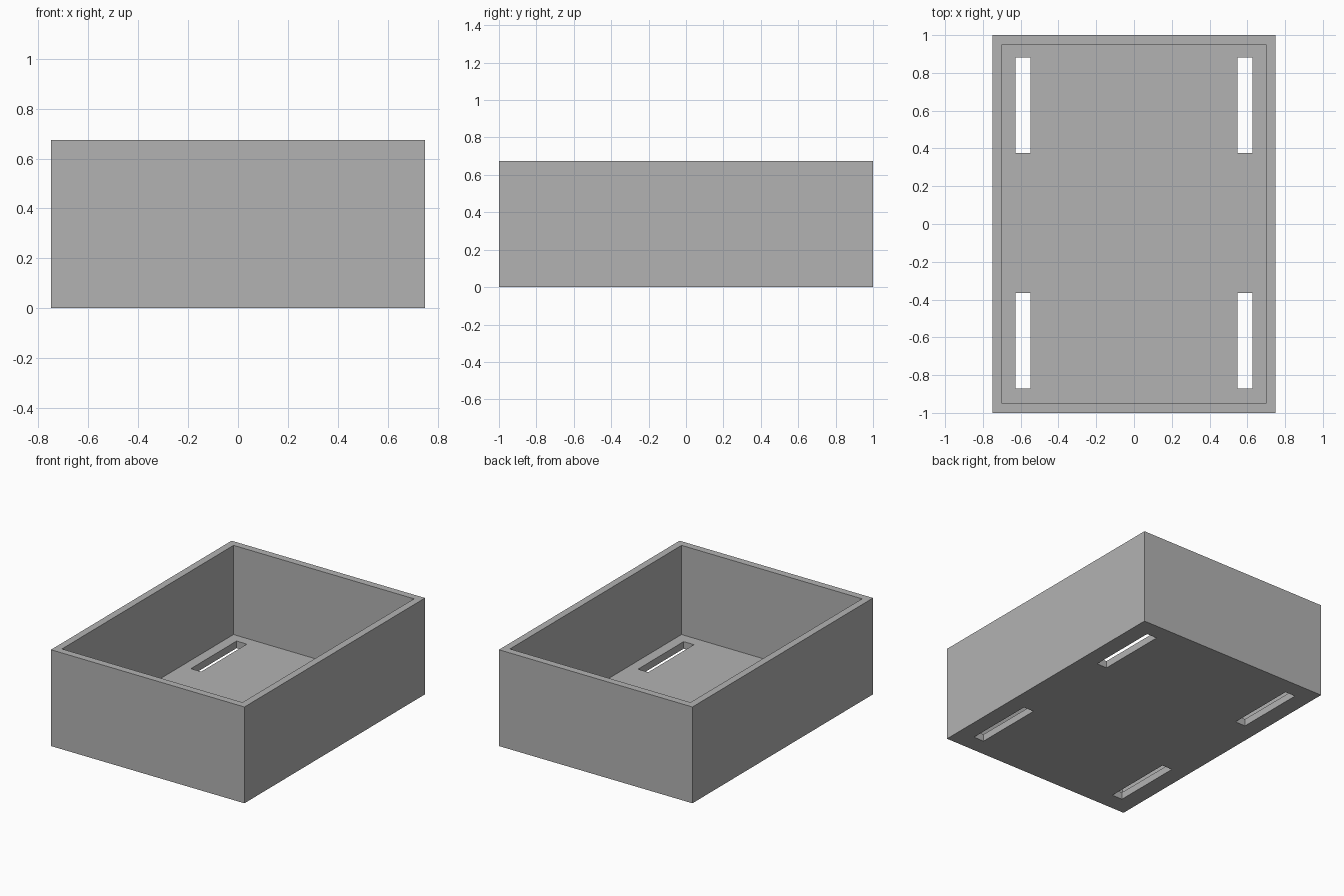
import bpy

default_cube = bpy.data.objects.get("Cube")
if default_cube:
    bpy.data.objects.remove(default_cube, do_unlink=True)

WIDTH, LENGTH, HEIGHT, WALL = 1.5, 2.0, 0.675, 0.05

grey = bpy.data.materials.new("plain_grey")
grey.use_nodes = True
colour = (0.45, 0.45, 0.45, 1)
grey.diffuse_color = colour
grey.node_tree.nodes["Principled BSDF"].inputs["Base Color"].default_value = colour


def box(name, low, high):
    """Add a box spanning two opposite corners."""
    centre = [(a + b) / 2 for a, b in zip(low, high)]
    bpy.ops.mesh.primitive_cube_add(size=1, location=centre)
    obj = bpy.context.object
    obj.name = name
    obj.scale = [b - a for a, b in zip(low, high)]
    bpy.ops.object.transform_apply(location=True, rotation=False, scale=True)
    obj.data.materials.append(grey)
    return obj


def cut(target, cutter):
    """Subtract the cutter from the target, then discard it."""
    cutter.hide_render = True
    mod = target.modifiers.new("cut", 'BOOLEAN')
    mod.operation = 'DIFFERENCE'
    mod.solver = 'EXACT'
    mod.object = cutter
    bpy.context.view_layer.objects.active = target
    bpy.ops.object.modifier_apply(modifier=mod.name)
    bpy.data.objects.remove(cutter, do_unlink=True)


# Open tray
tray = box("open_tray", (-WIDTH / 2, -LENGTH / 2, 0), (WIDTH / 2, LENGTH / 2, HEIGHT))
inner_x, inner_y = WIDTH / 2 - WALL, LENGTH / 2 - WALL
cut(tray, box("cavity_cutter", (-inner_x, -inner_y, WALL), (inner_x, inner_y, HEIGHT + 1)))

# Four long slots through the floor
for x in (-0.588, 0.588):
    for y in (-0.618, 0.628):
        cut(tray, box("slot_cutter", (x - 0.04, y - 0.253, -WALL), (x + 0.04, y + 0.253, WALL * 2)))
